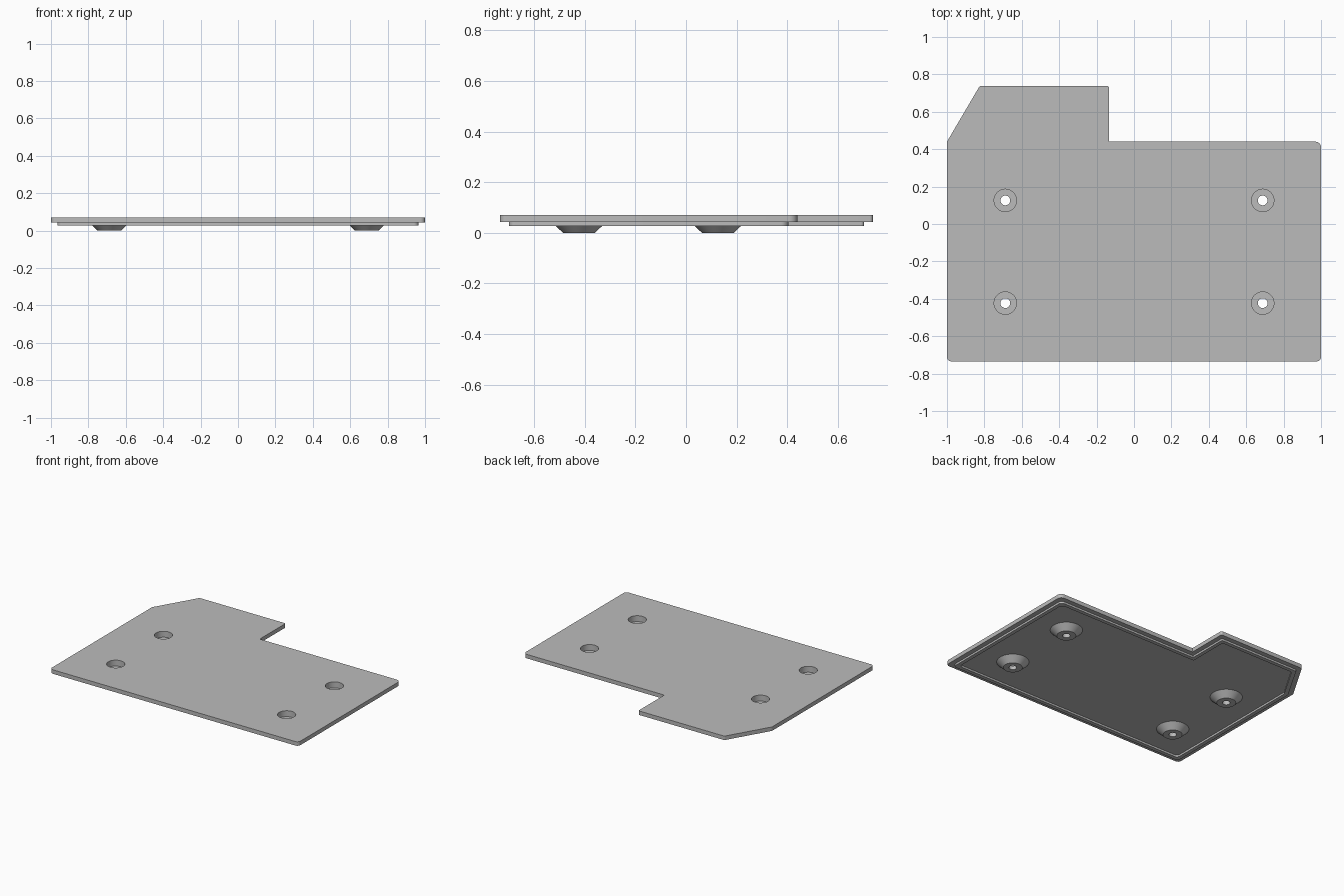
import bpy, bmesh
from math import cos, sin, pi
from mathutils import Vector

cube = bpy.data.objects.get("Cube")
if cube:
    bpy.data.objects.remove(cube, do_unlink=True)

grey = bpy.data.materials.new("plain grey")
grey.use_nodes = True
colour = (0.5, 0.5, 0.5, 1)
grey.diffuse_color = colour
grey.node_tree.nodes["Principled BSDF"].inputs["Base Color"].default_value = colour

# Outline corners (counter-clockwise) with their fillet radii
CORNERS = [(-1, -0.735, 0.025), (1, -0.735, 0.025), (1, 0.44, 0.03),
           (-0.133, 0.44, 0), (-0.133, 0.738, 0.012),
           (-0.825, 0.738, 0.015), (-1, 0.44, 0.015)]
HOLES = [(x, y) for x in (-0.688, 0.688) for y in (-0.423, 0.126)]
BORE, SCREW = 0.06, 0.026
FLOOR, UNDER, TOP = 0.028, 0.042, 0.071


def outline(inset):
    """Outline moved inwards, with rounded corners."""
    pts = [Vector(c[:2]) for c in CORNERS]
    n = len(pts)
    moved = []
    for i, p in enumerate(pts):
        a, b = (p - pts[i - 1]).normalized(), (pts[(i + 1) % n] - p).normalized()
        na, nb = Vector((-a.y, a.x)), Vector((-b.y, b.x))
        moved.append(p + (na + nb) * inset / (1 + na.dot(nb)))
    result = []
    for i, p in enumerate(moved):
        r = CORNERS[i][2]
        if r == 0:
            result.append(p)
            continue
        a, b = (moved[i - 1] - p).normalized(), (moved[(i + 1) % n] - p).normalized()
        half = a.angle(b) / 2
        reach = r * cos(half) / sin(half)
        centre = p + (a + b).normalized() * r / sin(half)
        start, end = p + a * reach - centre, p + b * reach - centre
        for k in range(7):
            result.append(centre + start.lerp(end, k / 6).normalized() * r)
    return result


def circle(x, y, r, n=48):
    return [Vector((x + r * cos(2 * pi * k / n), y + r * sin(2 * pi * k / n)))
            for k in range(n)]


def finish(obj):
    """Apply the colour and smooth only the gentle edges."""
    bpy.ops.object.select_all(action='DESELECT')
    obj.select_set(True)
    bpy.context.view_layer.objects.active = obj
    if obj.type == 'CURVE':
        bpy.ops.object.convert(target='MESH')
        obj = bpy.context.object
    obj.data.materials.clear()
    obj.data.materials.append(grey)
    bpy.ops.object.shade_smooth_by_angle(angle=0.5)


def slab(name, loops, low, high):
    """Filled flat shape between two heights; inner loops become holes."""
    data = bpy.data.curves.new(name, 'CURVE')
    data.dimensions = '2D'
    data.fill_mode = 'BOTH'
    data.extrude = (high - low) / 2
    for loop in loops:
        spline = data.splines.new('POLY')
        spline.points.add(len(loop) - 1)
        for point, p in zip(spline.points, loop):
            point.co = (p.x, p.y, 0, 1)
        spline.use_cyclic_u = True
    obj = bpy.data.objects.new(name, data)
    obj.location.z = (low + high) / 2
    bpy.context.collection.objects.link(obj)
    finish(obj)


def boss(name, x, y, n=48):
    """Tapered screw cup turned from a closed profile."""
    profile = [(SCREW, 0), (0.063, 0), (0.107, UNDER), (BORE, UNDER),
               (BORE, FLOOR), (SCREW, FLOOR)]
    bm = bmesh.new()
    rings = [[bm.verts.new((p.x, p.y, z)) for p in circle(0, 0, r, n)]
             for r, z in profile]
    for i, ring in enumerate(rings):
        after = rings[(i + 1) % len(rings)]
        for k in range(n):
            j = (k + 1) % n
            bm.faces.new((ring[k], ring[j], after[j], after[k]))
    bmesh.ops.recalc_face_normals(bm, faces=bm.faces)
    mesh = bpy.data.meshes.new(name)
    bm.to_mesh(mesh)
    bm.free()
    obj = bpy.data.objects.new(name, mesh)
    obj.location = (x, y, 0)
    bpy.context.collection.objects.link(obj)
    finish(obj)


# Cover plate with four bores
slab("cover_plate", [outline(0)] + [circle(x, y, BORE) for x, y in HOLES], UNDER, TOP)

# Locating lip under the plate
slab("locating_lip", [outline(0.035), outline(0.063)], FLOOR, UNDER)

# Screw bosses
for x, y in HOLES:
    side = "left" if x > 0 else "right"
    end = "front" if y < 0 else "back"
    boss(f"screw_boss_{end}_{side}", x, y)
